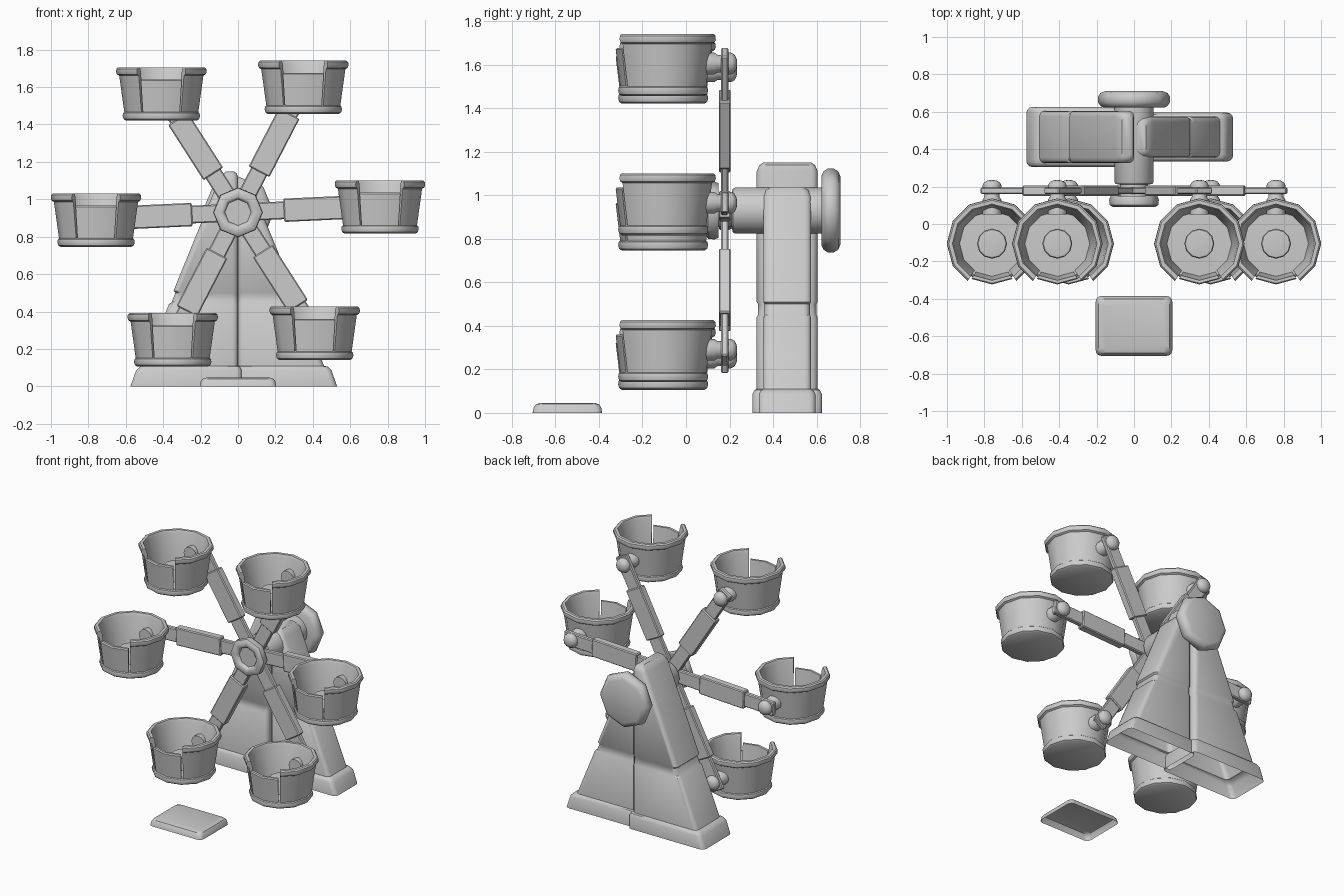
import bpy, bmesh
from math import sin, cos, pi, radians
from mathutils import Matrix

cube = bpy.data.objects.get("Cube")
if cube:
    bpy.data.objects.remove(cube)

grey = bpy.data.materials.new("plain grey")
grey.use_nodes = True
COLOUR = (0.6, 0.6, 0.6, 1)
grey.diffuse_color = COLOUR
grey.node_tree.nodes["Principled BSDF"].inputs["Base Color"].default_value = COLOUR


def finish(name, bm, matrix=Matrix(), smooth=35):
    """Turn a bmesh into a shaded object."""
    bmesh.ops.remove_doubles(bm, verts=bm.verts, dist=0.0001)
    bmesh.ops.recalc_face_normals(bm, faces=bm.faces)
    mesh = bpy.data.meshes.new(name)
    bm.to_mesh(mesh)
    bm.free()
    mesh.materials.append(grey)
    obj = bpy.data.objects.new(name, mesh)
    bpy.context.collection.objects.link(obj)
    obj.matrix_world = matrix
    bpy.ops.object.select_all(action="DESELECT")
    obj.select_set(True)
    bpy.context.view_layer.objects.active = obj
    bpy.ops.object.shade_smooth_by_angle(angle=radians(smooth))
    return obj


def loft(name, rings, cap=True, **kw):
    """Skin closed rings of points, capping the last one if asked."""
    bm = bmesh.new()
    loops = [[bm.verts.new(p) for p in ring] for ring in rings]
    for a, b in zip(loops, loops[1:]):
        for i in range(len(a)):
            j = (i + 1) % len(a)
            bm.faces.new((a[i], a[j], b[j], b[i]))
    if cap:
        bm.faces.new(loops[-1])
    return bm if kw.get("raw") else finish(name, bm, **kw)


def lathe(name, profile, matrix, sides):
    """Revolve (radius, height) points about local z, capping both ends."""
    rings = [[(r * cos(2 * pi * k / sides), r * sin(2 * pi * k / sides), h)
              for k in range(sides)] for r, h in profile]
    bm = loft(name, rings, raw=True)
    bm.verts.ensure_lookup_table()
    bm.faces.new(bm.verts[:sides])
    return finish(name, bm, matrix, 46 if sides == 8 else 35)


def arc_wall(name, section, start, end, matrix):
    """Sweep a closed (radius, height) section round part of a twelve-sided cup."""
    angles = [start] + [a for a in range(0, 720, 30) if start < a < end] + [end]
    rings = []
    for a in angles:
        flat = cos(pi / 12) / cos(radians(a % 30 - 15))
        t = radians(a)
        rings.append([(r * flat * cos(t), r * flat * sin(t), h) for r, h in section])
    bm = loft(name, rings, raw=True)
    bm.verts.ensure_lookup_table()
    bm.faces.new(bm.verts[:len(section)])
    return finish(name, bm, matrix)


def box(name, size, matrix, bevel=0.006):
    bm = bmesh.new()
    bmesh.ops.create_cube(bm, size=1)
    bmesh.ops.scale(bm, vec=size, verts=bm.verts)
    bmesh.ops.bevel(bm, geom=bm.edges[:], offset=bevel, segments=1, affect="EDGES")
    return finish(name, bm, matrix, 20)


def round_rect(x0, x1, y0, y1, z, r):
    """Rectangle ring with rounded corners."""
    ring = []
    corners = [(x1 - r, y1 - r), (x0 + r, y1 - r), (x0 + r, y0 + r), (x1 - r, y0 + r)]
    for q, (cx, cy) in enumerate(corners):
        for s in range(4):
            t = pi / 2 * (q + s / 3)
            ring.append((cx + r * cos(t), cy + r * sin(t), z))
    return ring


def along_y(x, z):
    """Placement that turns local z into world +y."""
    return Matrix.Translation((x, 0, z)) @ Matrix.Rotation(-pi / 2, 4, "X")


# Support legs: hollow, open below, with a foot flange and a stepped middle
def leg(name, side, top, foot, half, rounding):
    def ring(z, reach, inner, grow, r=rounding):
        a, b = sorted((side * reach, -side * inner))
        return round_rect(a, b, 0.465 - half - grow, 0.465 + half + grow, z, r)
    shin = foot - 0.07
    slope = (shin - 0.085) / (top - 0.1)
    at = lambda z: shin - slope * (z - 0.1)
    loft(name, [
        ring(0, foot, 0.02, 0.02), ring(0.085, foot - 0.03, 0.02, 0.02),
        ring(0.105, foot - 0.05, 0.01, 0.01), ring(0.11, shin, 0, 0),
        ring(0.44, at(0.44), 0, 0), ring(0.45, at(0.45) - 0.01, 0, -0.006),
        ring(0.5, at(0.5) - 0.01, 0, -0.006), ring(0.51, at(0.5), 0, 0),
        ring(top - 0.04, at(top - 0.04), 0, 0),
        ring(top - 0.012, at(top) - 0.008, -0.006, -0.012),
        ring(top, at(top) - 0.022, -0.022, -0.03, 0.02)])


leg("tall_leg", -1, 1.15, 0.575, 0.14, 0.03)
leg("short_leg", 1, 1.035, 0.53, 0.11, 0.03)

# Entry step: shallow shell, open below
loft("entry_step", [
    round_rect(-0.205, 0.205, -0.705, -0.385, 0, 0.03),
    round_rect(-0.2, 0.2, -0.7, -0.39, 0.025, 0.03),
    round_rect(-0.19, 0.19, -0.69, -0.4, 0.04, 0.03),
    round_rect(-0.17, 0.17, -0.67, -0.42, 0.046, 0.02)])

# Axle, front hub and rear cap
HUB_Z = 0.93
hub = along_y(0, HUB_Z)
lathe("axle", [(0.075, 0.12), (0.075, 0.21), (0.1, 0.215), (0.105, 0.225),
               (0.105, 0.64)], hub, 16)
lathe("front_hub", [(0.07, 0.115), (0.075, 0.1), (0.085, 0.092), (0.115, 0.092),
                    (0.13, 0.102), (0.133, 0.13), (0.125, 0.15)], hub, 8)
lathe("rear_cap", [(0.16, 0.622), (0.18, 0.632), (0.192, 0.65), (0.192, 0.68),
                   (0.18, 0.7), (0.155, 0.71)], hub, 8)

# Six arms, each with a sleeve, a pivot and a hanging cup
WALL = [(0.195, -0.26), (0.225, -0.045), (0.237, -0.038), (0.242, -0.025),
        (0.24, -0.008), (0.232, 0), (0.212, 0), (0.204, -0.02), (0.17, -0.26)]
DOOR = [(0.195, -0.26), (0.218, -0.072), (0.212, -0.065), (0.196, -0.065), (0.172, -0.26)]
BASE = [(0.19, -0.285), (0.202, -0.277), (0.207, -0.26), (0.204, -0.245),
        (0.195, -0.238), (0.15, -0.236)]
TABLE = [(0.08, -0.237), (0.08, -0.16), (0.075, -0.152), (0.06, -0.15)]
KNOB = [(0.05, 0.195), (0.05, 0.207), (0.042, 0.222), (0.025, 0.232), (0.008, 0.235)]
REACH = 0.76

for k in range(6):
    angle = radians(2.65 + 60 * k)
    x, z = REACH * cos(angle), HUB_Z + REACH * sin(angle)
    spoke = Matrix.Translation((0, 0.178, HUB_Z)) @ Matrix.Rotation(-angle, 4, "Y")
    box(f"arm_{k}", (0.82, 0.034, 0.095), spoke @ Matrix.Translation((0.41, 0, 0)))
    box(f"arm_sleeve_{k}", (0.35, 0.054, 0.125), spoke @ Matrix.Translation((0.42, 0, 0)))

    pivot = along_y(x, z)
    lathe(f"pivot_pin_{k}", [(0.05, 0.05), (0.05, 0.13), (0.04, 0.145), (0.04, 0.2)], pivot, 12)
    lathe(f"pivot_knob_{k}", KNOB, pivot, 12)

    cup = Matrix.Translation((x, -0.105, z + 0.136))
    arc_wall(f"cup_wall_{k}", WALL, 303, 597, cup)
    arc_wall(f"cup_door_{k}", DOOR, 240, 300, cup)
    lathe(f"cup_base_{k}", BASE, cup, 12)
    lathe(f"cup_table_{k}", TABLE, cup, 12)
